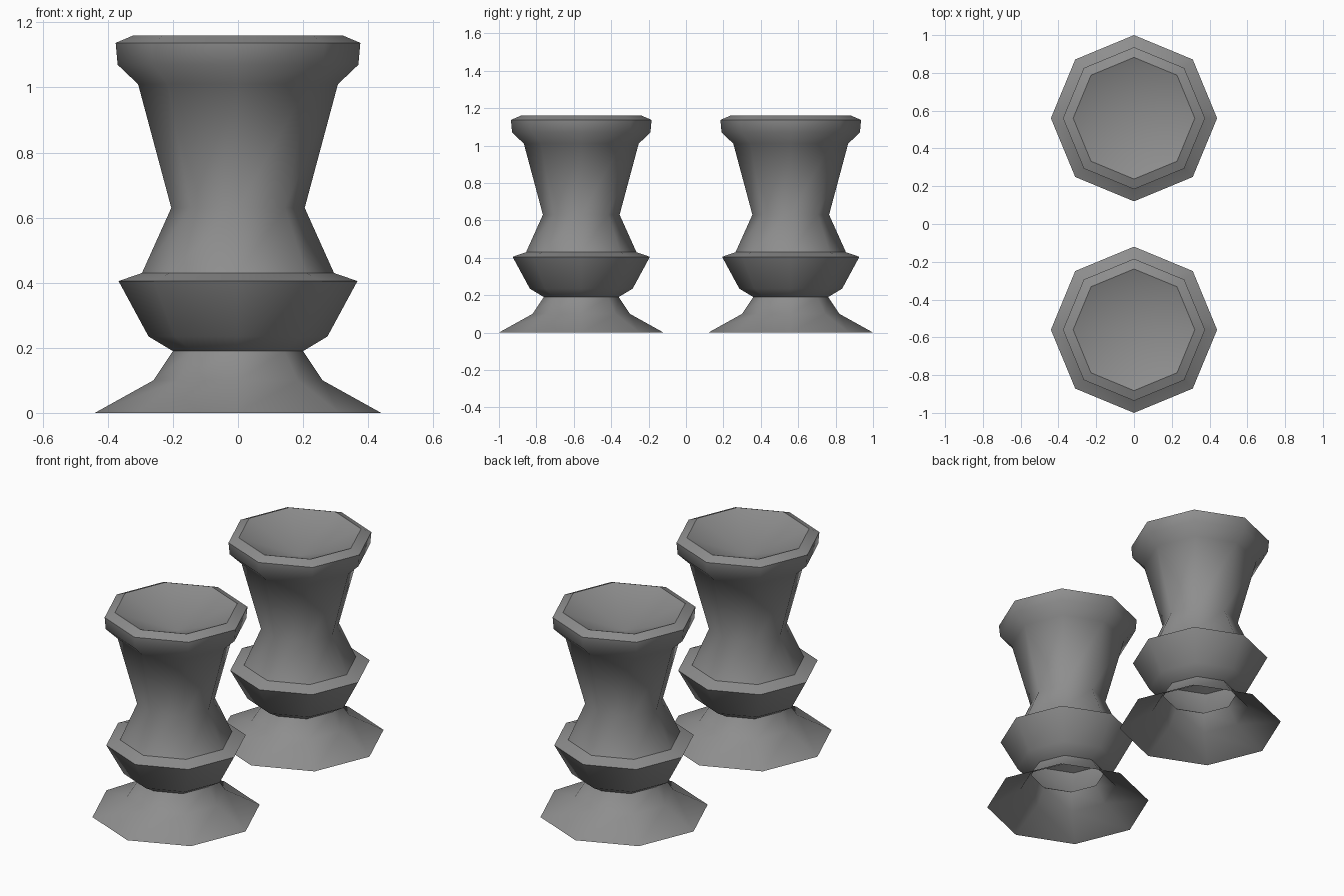
import bpy, bmesh, math

cube = bpy.data.objects.get("Cube")
if cube:
    bpy.data.objects.remove(cube)

SIDES = 8
SPACING = 0.56

grey = bpy.data.materials.new("mid grey")
grey.use_nodes = True
grey.diffuse_color = (0.27, 0.27, 0.27, 1)
grey.node_tree.nodes["Principled BSDF"].inputs["Base Color"].default_value = (0.27, 0.27, 0.27, 1)

# Radius and height, from the open foot up to the rim
PROFILE = [(0.44, 0), (0.26, 0.1), (0.2, 0.19), (0.275, 0.235), (0.367, 0.405),
           (0.295, 0.43), (0.205, 0.63), (0.307, 1.01), (0.37, 1.07),
           (0.376, 1.137), (0.322, 1.16)]
DISH_BOTTOM = 1.03


def make_pillar(name, y):
    """Hollow eight-sided turned pillar with a sunken dish on top."""
    bm = bmesh.new()
    rings = []
    for radius, z in PROFILE:
        angles = [math.tau * i / SIDES for i in range(SIDES)]
        rings.append([bm.verts.new((radius * math.cos(a), radius * math.sin(a), z)) for a in angles])
    for low, high in zip(rings, rings[1:]):
        for i in range(SIDES):
            j = (i + 1) % SIDES
            bm.faces.new((low[i], low[j], high[j], high[i]))
    # Dish sinking to its middle
    middle = bm.verts.new((0, 0, DISH_BOTTOM))
    rim = rings[-1]
    for i in range(SIDES):
        bm.faces.new((rim[i], rim[(i + 1) % SIDES], middle))
    mesh = bpy.data.meshes.new(name)
    bm.to_mesh(mesh)
    bm.free()
    mesh.materials.append(grey)
    pillar = bpy.data.objects.new(name, mesh)
    pillar.location.y = y
    bpy.context.collection.objects.link(pillar)
    # Soft facets, crisp rims
    bpy.ops.object.select_all(action='DESELECT')
    pillar.select_set(True)
    bpy.context.view_layer.objects.active = pillar
    bpy.ops.object.shade_smooth_by_angle(angle=math.radians(45.5))


make_pillar("front_pillar", -SPACING)
make_pillar("back_pillar", SPACING)
